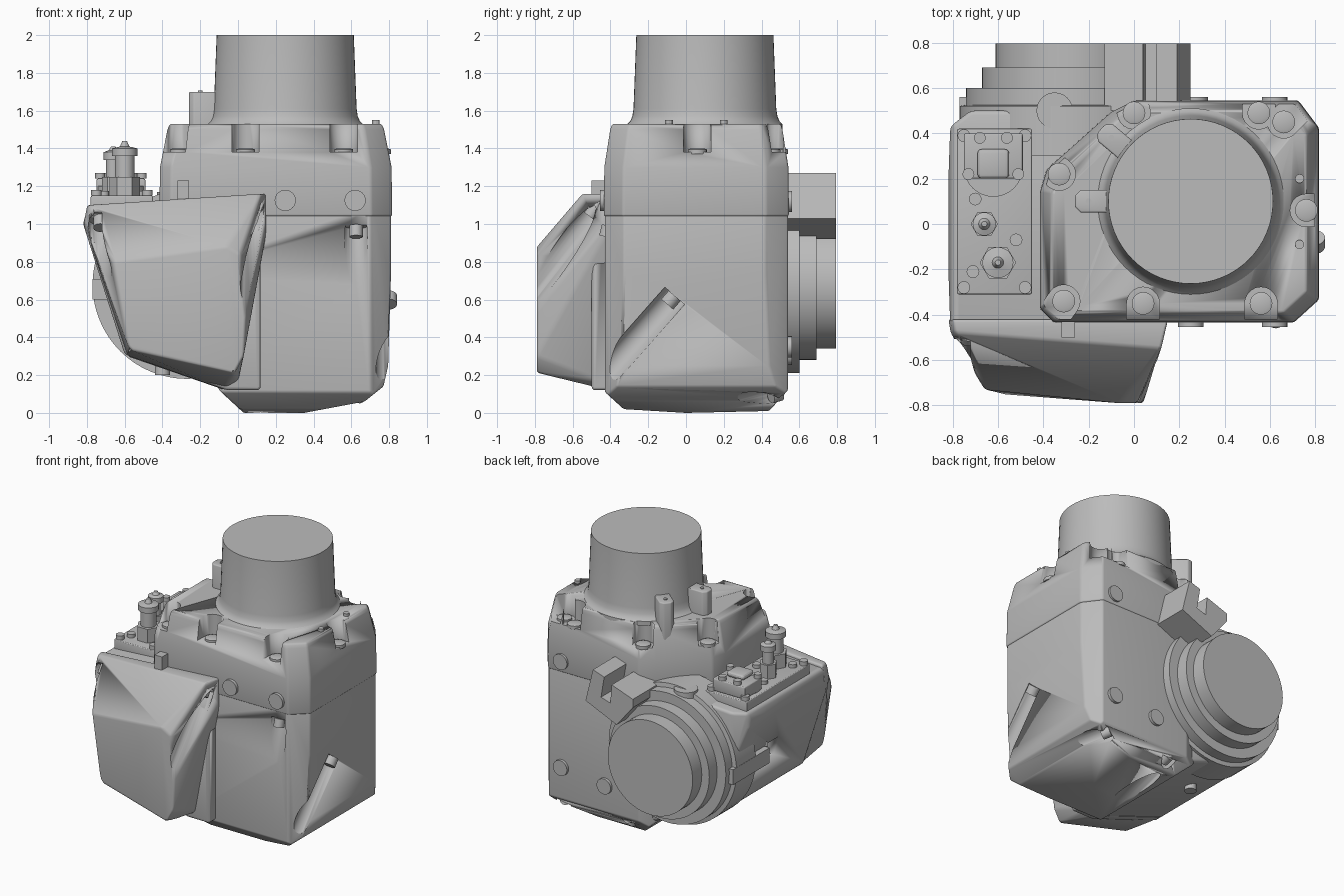
import bpy, bmesh, math
from mathutils import Vector

cube = bpy.data.objects.get("Cube")
if cube:
    bpy.data.objects.remove(cube)

grey = bpy.data.materials.new("plain_grey")
grey.use_nodes = True
grey.diffuse_color = (0.5, 0.5, 0.5, 1)
grey.node_tree.nodes["Principled BSDF"].inputs["Base Color"].default_value = (0.5, 0.5, 0.5, 1)


def activate(ob):
    bpy.ops.object.select_all(action='DESELECT')
    ob.select_set(True)
    bpy.context.view_layer.objects.active = ob


def finish(name, bm, bevel=0):
    bmesh.ops.recalc_face_normals(bm, faces=bm.faces)
    me = bpy.data.meshes.new(name)
    bm.to_mesh(me)
    bm.free()
    me.materials.append(grey)
    ob = bpy.data.objects.new(name, me)
    bpy.context.collection.objects.link(ob)
    activate(ob)
    if bevel:
        m = ob.modifiers.new("edge", 'BEVEL')
        m.width, m.segments, m.angle_limit = bevel, 3, 0.3
        bpy.ops.object.modifier_apply(modifier=m.name)
    bpy.ops.object.shade_smooth_by_angle(angle=0.5)
    return ob


def hull(name, pts, bevel=0):
    bm = bmesh.new()
    for p in pts:
        bm.verts.new(p)
    bmesh.ops.convex_hull(bm, input=bm.verts)
    bmesh.ops.dissolve_limit(bm, angle_limit=0.04, verts=bm.verts, edges=bm.edges)
    return finish(name, bm, bevel)


def box(name, x, y, z, bevel=0):
    return hull(name, [(a, b, c) for a in x for b in y for c in z], bevel)


def clipped(name, profiles, bevel):
    """Solid common to several convex counter-clockwise profiles: (axis, axis, points)."""
    bm = bmesh.new()
    bmesh.ops.create_cube(bm, size=6)
    for i, j, pts in profiles:
        for a, b in zip(pts, pts[1:] + pts[:1]):
            co, no = Vector(), Vector()
            co[i], co[j] = a
            no[i], no[j] = b[1] - a[1], a[0] - b[0]
            no.normalize()
            if all((v.co - co).dot(no) < 1e-4 for v in bm.verts):
                continue
            bmesh.ops.bisect_plane(bm, geom=bm.verts[:] + bm.edges[:] + bm.faces[:],
                                   plane_co=co, plane_no=no, dist=1e-5, clear_outer=True)
            bmesh.ops.holes_fill(bm, edges=[e for e in bm.edges if e.is_boundary], sides=0)
    return finish(name, bm, bevel)


def turned(name, base, axis, profile, n=48):
    """Revolve (radius, height) pairs about an axis starting at base."""
    bm = bmesh.new()
    q = Vector((0, 0, 1)).rotation_difference(Vector(axis))
    rings = []
    for r, h in profile:
        rings.append([bm.verts.new(Vector(base) + q @ Vector(
            (r * math.cos(k * math.tau / n), r * math.sin(k * math.tau / n), h))) for k in range(n)])
    for lo, hi in zip(rings, rings[1:]):
        for k in range(n):
            bm.faces.new((lo[k - 1], lo[k], hi[k], hi[k - 1]))
    bm.faces.new(rings[0])
    bm.faces.new(rings[-1])
    return finish(name, bm)


def rod(name, base, axis, r, length, n=24):
    return turned(name, base, axis, [(r, 0), (r, length)], n)


def cut(target, cutter):
    m = target.modifiers.new("cut", 'BOOLEAN')
    m.operation, m.solver, m.object = 'DIFFERENCE', 'EXACT', cutter
    activate(target)
    bpy.ops.object.modifier_apply(modifier=m.name)
    bpy.data.objects.remove(cutter)


UP, FRONT, BACK = (0, 0, 1), (0, -1, 0), (0, 1, 0)
plan = [(-0.35, -0.43), (0.7, -0.43), (0.81, -0.33), (0.81, 0.42), (0.72, 0.54),
        (0, 0.54), (-0.1, 0.49), (-0.38, 0.24), (-0.41, 0.14), (-0.41, -0.37)]

# Main casing
body = clipped("main_casing", [
    (0, 1, plan),
    (0, 2, [(0.03, 0), (0.35, 0), (0.67, 0.06), (0.77, 0.14), (0.795, 0.25), (0.815, 0.9),
            (0.815, 1.1), (-0.42, 1.1), (-0.42, 0.9), (-0.1, 0.12)]),
    (1, 2, [(-0.33, 0.02), (0, 0), (0.44, 0.01), (0.54, 0.12), (0.54, 1.2),
            (-0.44, 1.2), (-0.44, 0.12)])], 0.015)

# Lid with tapered shoulder
lid = hull("lid", [(0.2 + (x - 0.2) * s, 0.05 + (y - 0.05) * s, z)
                   for z, s in ((1.04, 1.01), (1.3, 1.005), (1.5, 0.94), (1.53, 0.92)) for x, y in plan], 0.012)
seats = [(0.04, -0.35, 0, -1), (0.56, -0.35, 0, -1), (0.76, 0.06, 1, 0), (0.55, 0.49, 0, 1),
         (0.66, 0.45, 1, 1), (0, 0.49, -0.3, 1), (-0.33, 0.22, -1, 0.8), (-0.31, -0.34, -0.7, -1)]
for x, y, dx, dy in seats:
    d = Vector((dx, dy, 0)).normalized() * 0.2
    ring = [(0.072 * math.cos(k * math.tau / 20), 0.072 * math.sin(k * math.tau / 20)) for k in range(20)]
    cut(lid, hull("pocket_cutter", [(x + a + ox, y + b + oy, z) for a, b in ring
                                    for ox, oy in ((0, 0), d.xy) for z in (1.38, 1.6)]))
    turned("lid_bolt", (x, y, 1.37), UP, [(0.05, 0), (0.05, 0.025), (0.035, 0.03)], 20)
for y in (-0.09, 0.2):
    rod("lid_pin", (0.73, y, 1.5), UP, 0.02, 0.05, 12)

# Neck
turned("neck", (0.25, 0.1, 0), UP, [(0.41, 1.5), (0.41, 1.53), (0.395, 1.545), (0.384, 1.57),
                                    (0.378, 1.61), (0.363, 2)], 64)

# Posts beside the neck
for x, y, ang in ((-0.2, 0.1, 180), (-0.1, 0.38, 140)):
    c, s = math.cos(math.radians(ang)), math.sin(math.radians(ang))
    flat = [(-0.09, -0.05), (-0.09, 0.05), (0.035, 0.05), (0.06, 0.025), (0.06, -0.025), (0.035, -0.05)]
    hull("post", [(x + u * c - v * s, y + u * s + v * c, z) for u, v in flat for z in (1.3, 1.7)], 0.008)
    rod("post_pin", (x, y, 1.7), UP, 0.013, 0.006, 12)

# Side housing
housing = clipped("side_housing", [
    (0, 2, [(-0.06, 0.12), (0.12, 0.12), (0.12, 1.14), (-0.8, 1.08), (-0.82, 1), (-0.6, 0.31)]),
    (0, 1, [(-0.78, -0.5), (0.12, -0.5), (0.12, 0.5), (-0.72, 0.5), (-0.81, 0.43), (-0.825, 0), (-0.81, -0.45)])],
    0.02)
cut(housing, box("recess_cutter", (-1, -0.64), (-0.02, 0.1), (0.58, 0.72)))
box("side_rail", (-0.77, -0.6), (0.14, 0.56), (0.6, 0.71))
rod("drain_bolt", (-0.4, 0.1, 0.3), (0, 0, -1), 0.04, 0.1)
box("front_tab", (-0.32, -0.26), (-0.5, -0.41), (1.08, 1.23))

# Front cover
cover = hull("front_cover", [
    (-0.8, -0.42, 1.1), (-0.82, -0.42, 1), (-0.59, -0.42, 0.3), (-0.07, -0.42, 0.12), (0, -0.42, 0.16),
    (0.15, -0.42, 0.95), (0.15, -0.42, 1.16), (-0.79, -0.48, 1.1), (-0.81, -0.48, 1), (0.12, -0.55, 1.16),
    (-0.66, -0.73, 0.8), (-0.58, -0.75, 0.35), (-0.56, -0.75, 0.33), (-0.02, -0.79, 0.21),
    (0.03, -0.79, 0.3), (0.04, -0.79, 0.5), (0.01, -0.79, 0.84), (-0.06, -0.79, 0.88)], 0.025)
down = Vector((0, -0.6, -0.8))
for x, z in ((-0.73, 1.03), (0.075, 1.09)):
    for part in (cover, housing):
        cut(part, rod("groove_cutter", (x, -0.47, z), down, 0.062, 0.8))
    rod("cover_bolt", (x, -0.45, z + 0.03), down, 0.036, 0.1)

# Casing bolt grooves
notches = [((0.625, -0.41, 0.99), (0, -0.25, -0.97), 0.06), ((0.8, -0.06, 0.62), (0, -0.66, -0.75), 0.07),
           ((0.62, 0.5, 0.1), (0.4, -0.7, -0.2), 0.06), ((0.12, 0.5, 0.1), (0, -0.7, -0.2), 0.06)]
for base, axis, r in notches:
    cut(body, rod("groove_cutter", base, axis, r, 0.8))
    rod("casing_bolt", base, axis, r * 0.6, 0.06)

# Round plugs, front and back
for x, z in ((0.25, 1.125), (0.62, 1.125)):
    rod("front_plug", (x, -0.42, z), FRONT, 0.056, 0.035)
for x, z in ((0.62, 1.12), (0.62, 0.35), (0.27, 0.31)):
    rod("back_plug", (x, 0.52, z), BACK, 0.056, 0.04)

# Stepped motor at the back
turned("motor", (-0.27, 0, 0.68), BACK, [(0.5, 0.3), (0.5, 0.52), (0.47, 0.525), (0.47, 0.6), (0.4, 0.6),
                                         (0.4, 0.69), (0.34, 0.69), (0.34, 0.795)], 64)
rod("motor_lug", (-0.35, 0.5, 1.05), UP, 0.08, 0.12)

# Open channel bracket at the back
for name, prof in (("bracket_base", [(0.25, 1.03), (0, 0.92), (-0.03, 1.04), (0.2, 1.11)]),
                   ("bracket_arm", [(0.25, 1.03), (0.19, 1.27), (0.1, 1.24), (0.13, 1.06)]),
                   ("bracket_block", [(0, 0.92), (0.06, 0.95), (0.04, 1.2), (-0.13, 1.14), (-0.13, 1.08)])):
    hull(name, [(x, y, z) for x, z in prof for y in (0.5, 0.795)])

# Valve plate with bolts, block and hexagon fittings
box("valve_plate", (-0.78, -0.45), (-0.31, 0.42), (1.05, 1.15), 0.008)
for x in (-0.75, -0.48):
    for y in (-0.28, 0.39):
        rod("plate_bolt", (x, y, 1.15), UP, 0.028, 0.03, 16)
for x, y in ((-0.71, -0.21), (-0.52, -0.07), (-0.7, 0.11)):
    rod("plate_stud", (x, y, 1.15), UP, 0.028, 0.025, 16)
turned("valve_boss", (-0.62, 0.25, 1.15), UP, [(0.13, 0), (0.13, 0.05)], 32)
box("valve_block", (-0.75, -0.49), (0.2, 0.4), (1.15, 1.24), 0.01)
box("valve_cap", (-0.69, -0.55), (0.2, 0.33), (1.24, 1.28), 0.02)
for x, y in ((-0.73, 0.22), (-0.51, 0.22), (-0.68, 0.38), (-0.56, 0.38)):
    rod("block_bolt", (x, y, 1.24), UP, 0.026, 0.03, 16)
for x, y, r, h in ((-0.66, 0, 0.06, 0.19), (-0.6, -0.17, 0.08, 0.21)):
    rod("fitting_nut", (x, y, 1.15), UP, r, 0.1, 6)
    turned("fitting", (x, y, 1.25), UP, [(r * 0.65, 0), (r * 0.65, h - 0.1), (r * 0.85, h - 0.1),
                                        (r * 0.85, h - 0.06), (0.025, h - 0.05), (0.012, h - 0.06 + r / 2)])
